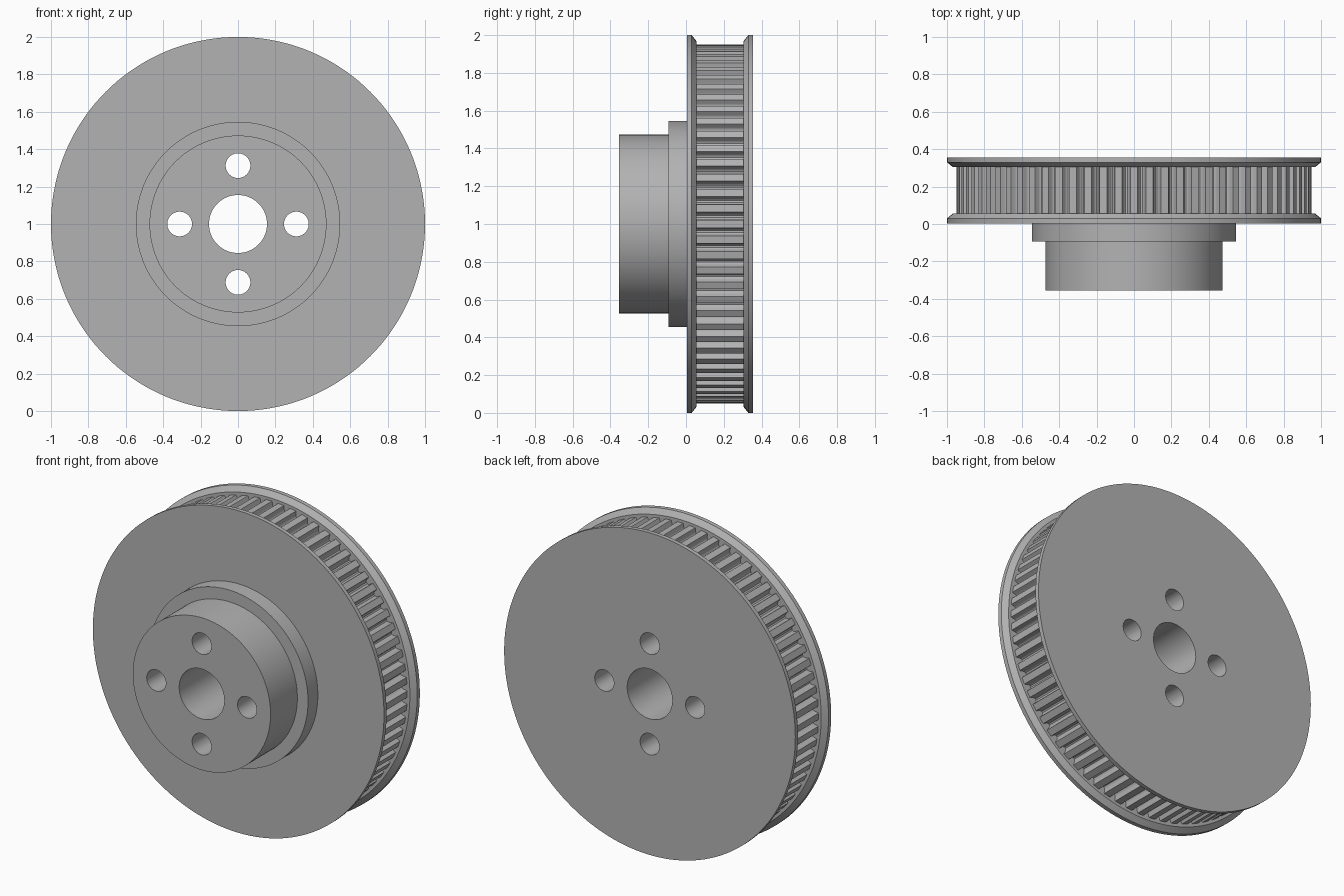
import bpy, bmesh
from math import sin, cos, pi, radians

TEETH = 72
BORE = 0.155

cube = bpy.data.objects.get("Cube")
if cube:
    bpy.data.objects.remove(cube)

steel = bpy.data.materials.new("plain grey metal")
steel.use_nodes = True
grey = (0.45, 0.45, 0.45, 1)
steel.diffuse_color = grey
steel.node_tree.nodes["Principled BSDF"].inputs["Base Color"].default_value = grey


def finish(name, bm):
    """Turn a bmesh into a shaded object centred on the wheel axis."""
    bmesh.ops.recalc_face_normals(bm, faces=bm.faces)
    mesh = bpy.data.meshes.new(name)
    bm.to_mesh(mesh)
    bm.free()
    mesh.materials.append(steel)
    obj = bpy.data.objects.new(name, mesh)
    bpy.context.collection.objects.link(obj)
    obj.location.z = 1
    return obj


def lathe(name, profile, steps=144):
    """Revolve a closed (radius, y) profile around the y axis."""
    bm = bmesh.new()
    verts = [bm.verts.new((r, y, 0)) for r, y in profile]
    edges = [bm.edges.new((v, verts[i - 1])) for i, v in enumerate(verts)]
    bmesh.ops.spin(bm, geom=verts + edges, cent=(0, 0, 0), axis=(0, 1, 0),
                   angle=2 * pi, steps=steps, use_merge=True)
    bmesh.ops.remove_doubles(bm, verts=bm.verts, dist=1e-5)
    return finish(name, bm)


def prism(name, outlines, y0, y1):
    """Extrude closed (x, z) outlines along y, with capped ends."""
    bm = bmesh.new()
    for outline in outlines:
        face = bm.faces.new([bm.verts.new((x, y0, z)) for x, z in outline])
        new = bmesh.ops.extrude_face_region(bm, geom=[face])["geom"]
        bmesh.ops.translate(bm, vec=(0, y1 - y0, 0),
                            verts=[v for v in new if isinstance(v, bmesh.types.BMVert)])
        if not face.is_valid:
            continue
    return finish(name, bm)


def circle(cx, cz, r, n=48):
    return [(cx + r * cos(2 * pi * i / n), cz + r * sin(2 * pi * i / n)) for i in range(n)]


# Stepped hub and the two chamfered flanges
hub = lathe("hub", [(BORE, -0.356), (0.473, -0.356), (0.473, -0.093),
                    (0.546, -0.093), (0.546, 0.004), (BORE, 0.004)])
flange = [(BORE, 0.0), (1.0, 0.0), (1.0, 0.026), (0.968, 0.052), (BORE, 0.052)]
front_flange = lathe("front_flange", [(r, 0.004 + y) for r, y in flange])
rear_flange = lathe("rear_flange", [(r, 0.356 - y) for r, y in flange])

# Core under the teeth, carrying the bore
core = lathe("rim_core", [(BORE, 0.056), (0.9, 0.056), (0.9, 0.304), (BORE, 0.304)])

# Toothed rim: flat lands separated by round-bottomed grooves
pitch = 2 * pi / TEETH
groove = [(0.24, 0.95), (0.27, 0.944), (0.3, 0.926), (0.36, 0.916), (0.44, 0.911)]
tooth = [(-a, r) for a, r in groove[::-1]] + groove
points = [(r * cos((t + a) * pitch), r * sin((t + a) * pitch))
          for t in range(TEETH) for a, r in tooth]
bm = bmesh.new()
front = [bm.verts.new((x, 0.054, z)) for x, z in points]
back = [bm.verts.new((x, 0.306, z)) for x, z in points]
for i in range(len(points)):
    bm.faces.new((front[i - 1], front[i], back[i], back[i - 1]))
toothed_rim = finish("toothed_rim", bm)

# Four bolt holes through the whole wheel
cutter = prism("bolt_hole_cutter",
               [circle(0.312 * cos(k * pi / 2), 0.312 * sin(k * pi / 2), 0.066)
                for k in range(4)], -0.5, 0.5)
for part in (hub, front_flange, core, rear_flange):
    bpy.context.view_layer.objects.active = part
    mod = part.modifiers.new("bolt_holes", "BOOLEAN")
    mod.operation = "DIFFERENCE"
    mod.solver = "EXACT"
    mod.object = cutter
    bpy.ops.object.modifier_apply(modifier=mod.name)
bpy.data.objects.remove(cutter)

# Smooth round walls, crisp edges
bpy.ops.object.select_all(action="DESELECT")
for part in (hub, front_flange, rear_flange, core, toothed_rim):
    part.select_set(True)
    bpy.context.view_layer.objects.active = part
bpy.ops.object.shade_smooth_by_angle(angle=radians(30))
